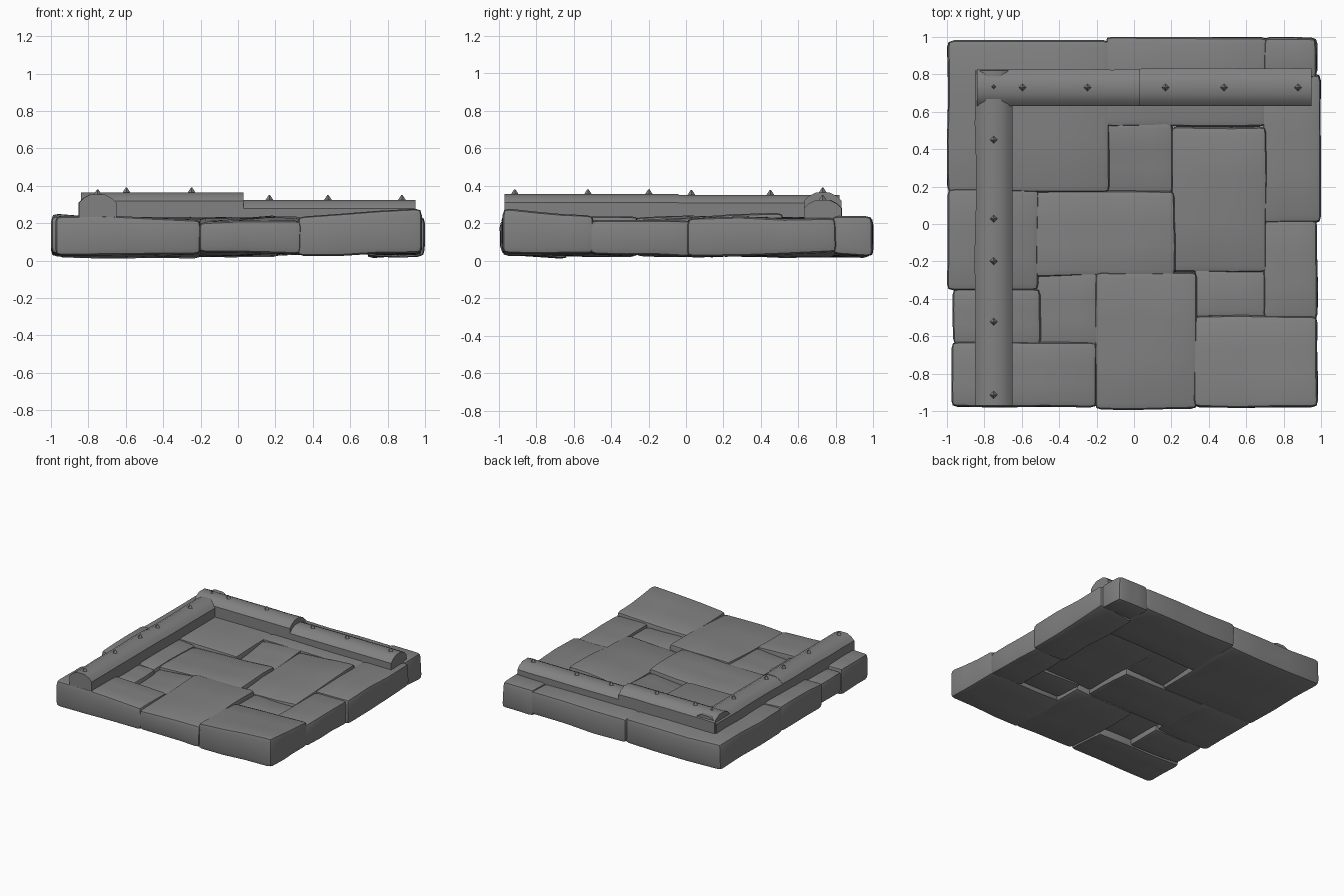
import bpy, bmesh, math, random
from mathutils import Vector, noise

random.seed(4)
default_cube = bpy.data.objects.get("Cube")
if default_cube:
    bpy.data.objects.remove(default_cube, do_unlink=True)

# Single weathered stone colour
stone_grey = bpy.data.materials.new("stone_grey")
stone_grey.use_nodes = True
colour = (0.22, 0.22, 0.22, 1)
stone_grey.diffuse_color = colour
stone_grey.node_tree.nodes["Principled BSDF"].inputs["Base Color"].default_value = colour


def finish(bm, name, angle):
    """Turn a bmesh into a smooth shaded stone object."""
    bmesh.ops.recalc_face_normals(bm, faces=bm.faces)
    mesh = bpy.data.meshes.new(name)
    bm.to_mesh(mesh)
    bm.free()
    mesh.materials.append(stone_grey)
    obj = bpy.data.objects.new(name, mesh)
    bpy.context.collection.objects.link(obj)
    bpy.ops.object.select_all(action="DESELECT")
    obj.select_set(True)
    bpy.context.view_layer.objects.active = obj
    bpy.ops.object.shade_smooth_by_angle(angle=math.radians(angle))
    return obj


def paving_stone(name, x0, x1, y0, y1, top, tilt_x=0, tilt_y=0, bottom=0.03):
    """A worn block whose top leans by tilt_x and tilt_y across its length."""
    bm = bmesh.new()
    bmesh.ops.create_cube(bm, size=1)
    for v in bm.verts:
        u, w, upper = v.co.x, v.co.y, v.co.z > 0
        height = top + tilt_x * u + tilt_y * w if upper else bottom + random.uniform(-0.01, 0.02)
        v.co = Vector((x0 + (u + 0.5) * (x1 - x0), y0 + (w + 0.5) * (y1 - y0), height))
    bmesh.ops.bevel(bm, geom=bm.edges[:], offset=0.035, segments=2, profile=0.6,
                    affect="EDGES", clamp_overlap=True)
    # Gentle hand-worn lumps
    bmesh.ops.subdivide_edges(bm, edges=[e for e in bm.edges if e.calc_length() > 0.2],
                              cuts=2, use_grid_fill=True)
    for v in bm.verts:
        bump = noise.noise_vector(v.co * 3)
        v.co += Vector((bump.x * 0.01, bump.y * 0.01, bump.z * 0.014))
        v.co.x = max(-1, min(1, v.co.x))
        v.co.y = max(-1, min(1, v.co.y))
        v.co.z = max(0, v.co.z)
    return finish(bm, name, 50)


# Paving: name, x range, y range, top height, leans
paving = [
    ("back_left_slab", -1, -0.13, 0.17, 0.98, 0.23),
    ("back_middle_slab", -0.15, 0.71, 0.52, 1, 0.23),
    ("back_right_corner_stone", 0.69, 0.98, 0.78, 1, 0.24),
    ("right_back_stone", 0.69, 1, 0.01, 0.8, 0.23),
    ("right_middle_stone", 0.69, 0.98, -0.51, 0.03, 0.22),
    ("front_right_slab", 0.32, 0.98, -0.98, -0.49, 0.245, 0.03, -0.03),
    ("front_middle_slab", -0.21, 0.34, -0.99, -0.26, 0.225, 0.01, 0.02),
    ("front_left_slab", -0.98, -0.2, -0.98, -0.63, 0.235, -0.02),
    ("left_front_stone", -0.97, -0.5, -0.65, -0.34, 0.22),
    ("inner_front_stone", -0.53, -0.19, -0.65, -0.26, 0.2, 0.03),
    ("left_middle_slab", -1, -0.51, -0.35, 0.19, 0.23, -0.03),
    ("centre_slab", -0.54, 0.22, -0.28, 0.18, 0.22, 0.03),
    ("inner_back_stone", -0.15, 0.21, 0.16, 0.54, 0.21, 0.02, 0.03),
    ("inner_right_slab", 0.2, 0.71, -0.26, 0.52, 0.225, 0.03, 0.03),
    ("inner_low_stone", 0.32, 0.71, -0.5, -0.24, 0.2),
]
for stone in paving:
    paving_stone(*stone, bottom=0.06 if stone[0].startswith("inner") else 0.025)


def kerb(name, start, end, base, top, studs):
    """A ridged kerb block swept between two points, with small studs on top."""
    a, b = Vector((*start, 0)), Vector((*end, 0))
    along = (b - a).normalized()
    side = Vector((-along.y, along.x, 0))
    half = [(0.1, base), (0.1, top - 0.045), (0.075, top - 0.02), (0.035, top)]
    profile = half + [(-w, z) for w, z in reversed(half)]
    bm = bmesh.new()
    steps = 6
    rings = []
    for i in range(steps + 1):
        centre = a.lerp(b, i / steps)
        wear = random.uniform(-0.006, 0.004) if 0 < i < steps else 0
        rings.append([bm.verts.new(centre + side * (w + wear * (w > 0)) + Vector((0, 0, z)))
                      for w, z in profile])
    count = len(profile)
    for r, s in zip(rings, rings[1:]):
        for k in range(count):
            n = (k + 1) % count
            bm.faces.new((r[k], r[n], s[n], s[k]))
    bm.faces.new(rings[0])
    bm.faces.new(rings[-1])
    finish(bm, name, 35)
    # Tiny pointed studs
    for i, t in enumerate(studs):
        bm = bmesh.new()
        bmesh.ops.create_cone(bm, segments=4, radius1=0.03, radius2=0.004, depth=0.04,
                              cap_ends=True)
        bmesh.ops.translate(bm, verts=bm.verts, vec=a.lerp(b, t) + Vector((0, 0, top + 0.005)))
        finish(bm, f"{name}_stud_{i + 1}", 20)


kerb("left_front_kerb", (-0.75, -0.97), (-0.75, -0.04), 0.2, 0.355, (0.06, 0.48, 0.83))
kerb("left_back_kerb", (-0.75, -0.04), (-0.75, 0.82), 0.2, 0.352, (0.08, 0.57, 0.9))
kerb("back_left_kerb", (-0.84, 0.73), (0.03, 0.73), 0.2, 0.365, (0.28, 0.68))
kerb("back_right_kerb", (0.03, 0.73), (0.95, 0.73), 0.2, 0.325, (0.15, 0.49, 0.92))
